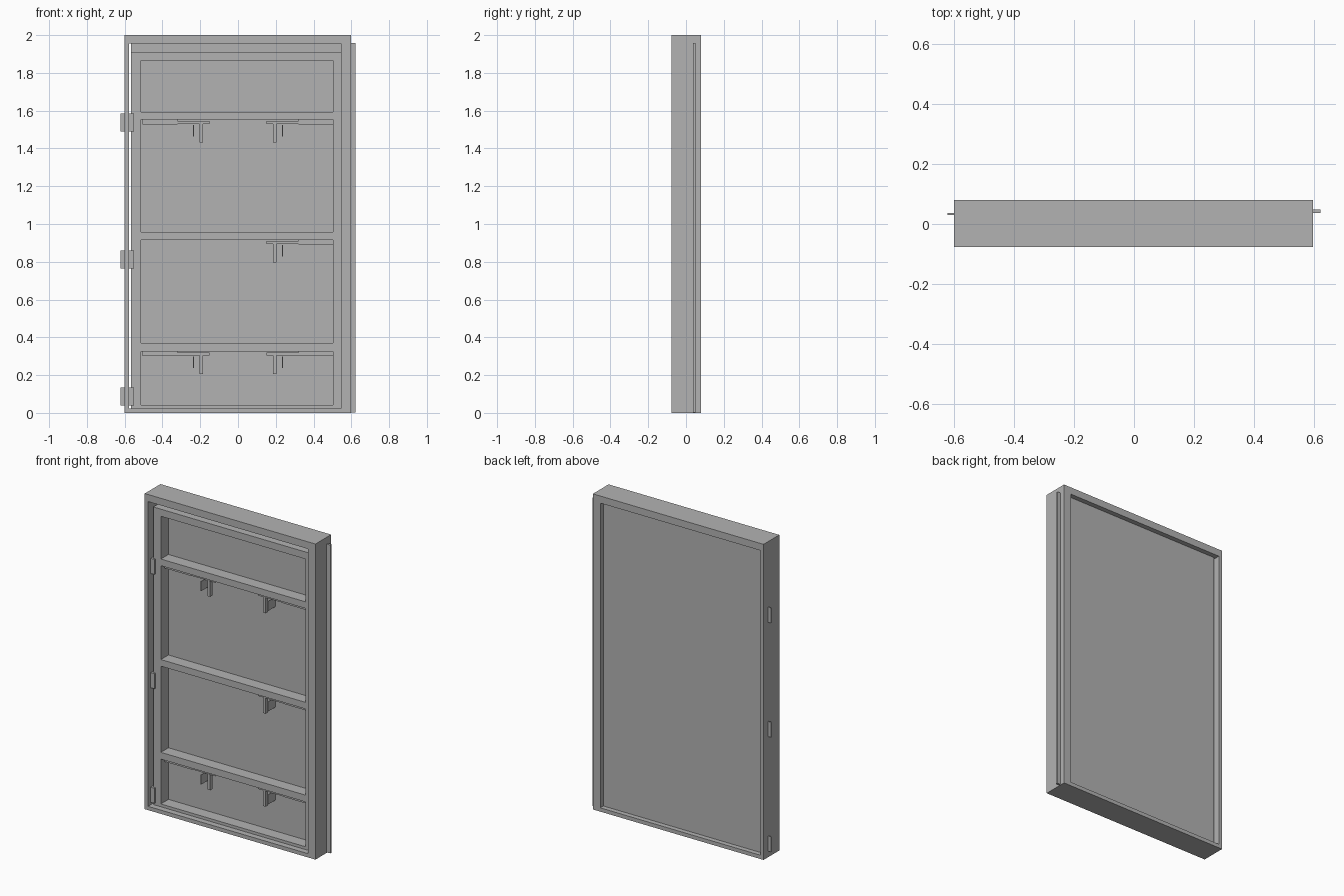
import bpy

cube = bpy.data.objects.get("Cube")
if cube:
    bpy.data.objects.remove(cube, do_unlink=True)

grey = bpy.data.materials.new("plain_grey")
grey.use_nodes = True
grey.diffuse_color = (0.45, 0.45, 0.45, 1)
grey.node_tree.nodes["Principled BSDF"].inputs["Base Color"].default_value = (0.45, 0.45, 0.45, 1)


def box(name, xs, ys, zs):
    """Box spanning the given ranges on each axis."""
    spans = [sorted(s) for s in (xs, ys, zs)]
    bpy.ops.mesh.primitive_cube_add(size=1, location=[sum(s) / 2 for s in spans])
    ob = bpy.context.object
    ob.name = name
    ob.scale = [s[1] - s[0] for s in spans]
    bpy.ops.object.transform_apply(location=False, rotation=False, scale=True)
    ob.data.materials.append(grey)
    return ob


def cut(target, cutter):
    """Subtract a box from the target and remove the box."""
    mod = target.modifiers.new("opening", 'BOOLEAN')
    mod.operation = 'DIFFERENCE'
    mod.solver = 'EXACT'
    mod.object = cutter
    bpy.ops.object.select_all(action='DESELECT')
    bpy.context.view_layer.objects.active = target
    target.select_set(True)
    bpy.ops.object.modifier_apply(modifier=mod.name)
    bpy.data.objects.remove(cutter, do_unlink=True)


# Door frame with a through opening
frame = box("door_frame", (-0.6, 0.597), (-0.077, 0.08), (0, 2))
cut(frame, box("frame_cutter", (-0.577, 0.545), (-0.2, 0.2), (0.024, 1.955)))

# Door leaf: a slab with four open bays, leaving stiles and rails
BAYS = [(0.042, 0.326), (0.369, 0.915), (0.957, 1.552), (1.594, 1.865)]
leaf = box("door_leaf", (-0.566, 0.59), (-0.04, 0.037), (0.003, 1.91))
for low, high in BAYS:
    cut(leaf, box("bay_cutter", (-0.513, 0.503), (-0.2, 0.2), (low, high)))

# Back skin, whose flange passes beyond the right jamb
box("back_skin", (-0.566, 0.622), (0.036, 0.049), (0.003, 1.957))

# Hinges on the left edge
for z in (0.087, 0.813, 1.537):
    height = (z - 0.048, z + 0.048)
    box("hinge_knuckle", (-0.577, -0.55), (-0.05, 0.03), height)
    box("hinge_plate", (-0.622, -0.56), (0.03, 0.036), height)

# Brackets hanging under the rails
BACK = 0.037
for top, sides in ((0.326, (-1, 1)), (0.915, (1,)), (1.552, (-1, 1))):
    for s in sides:
        box("bracket_lip", (s * 0.32, s * 0.505), (-0.013, BACK), (top - 0.024, top))
        box("bracket_plate", (s * 0.15, s * 0.325), (-0.013, BACK), (top - 0.022, top - 0.006))
        box("bracket_leg", (s * 0.185, s * 0.204), (-0.014, 0.01), (top - 0.12, top - 0.02))
        box("bracket_fin", (s * 0.233, s * 0.237), (-0.037, BACK), (top - 0.088, top - 0.027))
